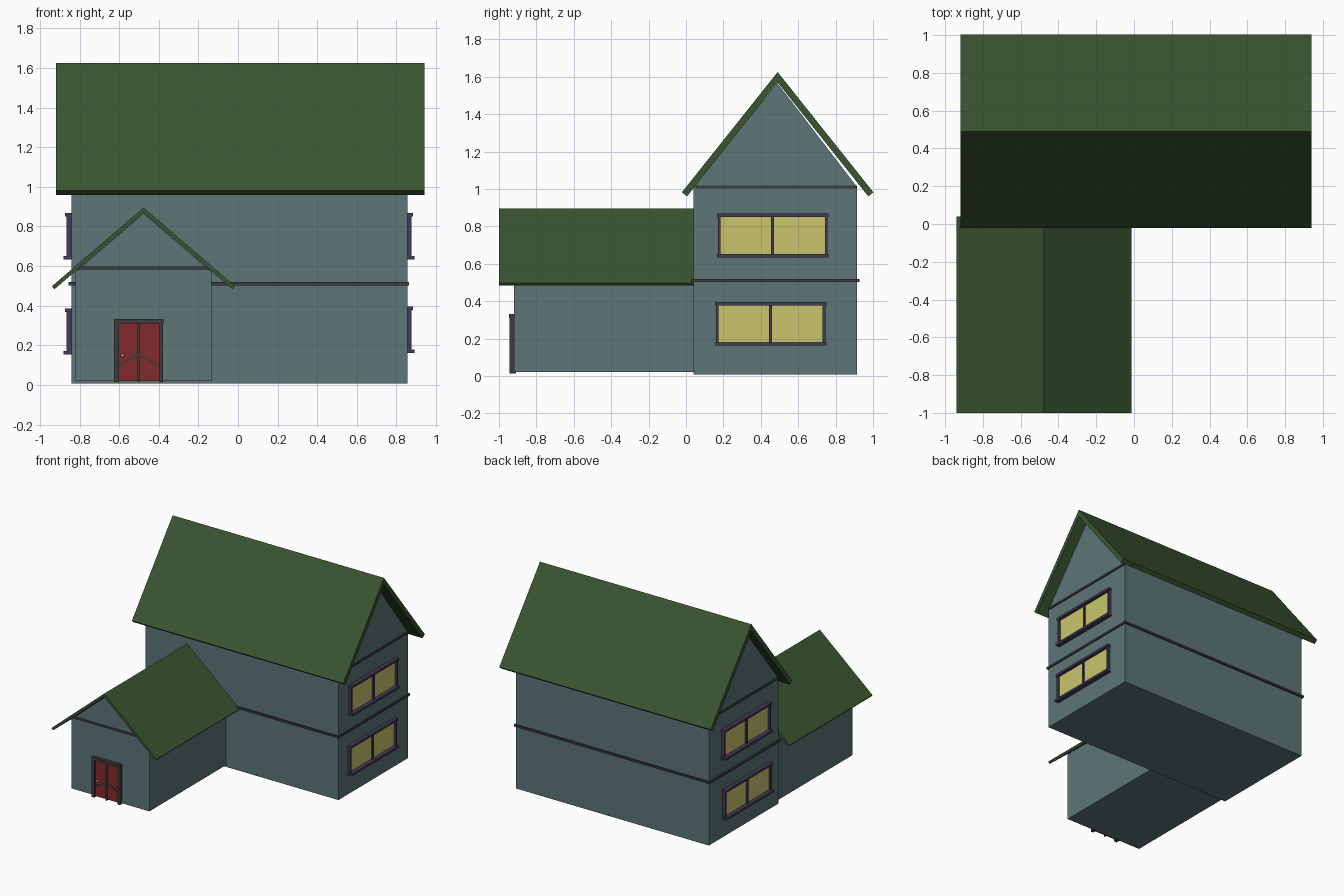
import bpy
import bmesh
from mathutils import Vector

cube = bpy.data.objects.get("Cube")
if cube:
    bpy.data.objects.remove(cube, do_unlink=True)


def material(name, rgb):
    m = bpy.data.materials.new(name)
    m.use_nodes = True
    m.diffuse_color = (*rgb, 1)
    m.node_tree.nodes["Principled BSDF"].inputs["Base Color"].default_value = (*rgb, 1)
    return m


WALL = material("blue_grey_wall", (0.109, 0.178, 0.184))
ROOF = material("green_roof", (0.041, 0.091, 0.03))
TRIM = material("dark_trim", (0.048, 0.045, 0.048))
FRAME = material("purple_frame", (0.058, 0.042, 0.098))
GLASS = material("yellow_glass", (0.584, 0.558, 0.147))
DOOR = material("red_door", (0.231, 0.023, 0.025))
BRASS = material("brass", (0.6, 0.42, 0.12))


def finish(name, bm, mat):
    bmesh.ops.recalc_face_normals(bm, faces=bm.faces)
    mesh = bpy.data.meshes.new(name)
    bm.to_mesh(mesh)
    bm.free()
    mesh.materials.append(mat)
    ob = bpy.data.objects.new(name, mesh)
    bpy.context.collection.objects.link(ob)
    return ob


def extrude(name, profile, axis, start, end, mat):
    """Extrude a (horizontal, z) profile along x or y."""
    bm = bmesh.new()
    place = (lambda h, z: (start, h, z)) if axis == "x" else (lambda h, z: (h, start, z))
    face = bm.faces.new([bm.verts.new(place(h, z)) for h, z in profile])
    new = bmesh.ops.extrude_face_region(bm, geom=[face])["geom"]
    shift = Vector((end - start, 0, 0)) if axis == "x" else Vector((0, end - start, 0))
    bmesh.ops.translate(bm, vec=shift, verts=[v for v in new if isinstance(v, bmesh.types.BMVert)])
    return finish(name, bm, mat)


def box(name, x, y, z, mat):
    profile = [(x[0], z[0]), (x[1], z[0]), (x[1], z[1]), (x[0], z[1])]
    return extrude(name, profile, "y", y[0], y[1], mat)


def gable_walls(name, span, base, eave, ridge, centre, axis, start, end):
    a, b = span
    profile = [(a, base), (b, base), (b, eave), (centre, ridge), (a, eave)]
    return extrude(name, profile, axis, start, end, WALL)


def gable_roof(name, centre, half, ridge, eave, thick, axis, start, end):
    slope = Vector((half, ridge - eave)).normalized()
    dh, dz = thick * slope.y, thick * slope.x
    profile = [(centre - half, eave), (centre, ridge), (centre + half, eave),
               (centre + half - dh, eave - dz), (centre, ridge - thick / slope.x),
               (centre - half + dh, eave - dz)]
    return extrude(name, profile, axis, start, end, ROOF)


# Main house
gable_walls("main_walls", (0.04, 0.915), 0.008, 1.01, 1.565, 0.489, "x", -0.842, 0.855)
gable_roof("main_roof", 0.49, 0.512, 1.625, 0.982, 0.035, "x", -0.918, 0.941)

# Front wing
gable_walls("wing_walls", (-0.82, -0.135), 0.02, 0.57, 0.866, -0.477, "y", -0.92, 0.06)
gable_roof("wing_roof", -0.477, 0.463, 0.895, 0.498, 0.02, "y", -1.0, 0.04)

# Trim bands
box("floor_band", (-0.856, 0.864), (0.028, 0.927), (0.503, 0.519), TRIM)
for side, x in (("right", (-0.85, -0.83)), ("left", (0.845, 0.863))):
    box(side + "_gable_band", x, (0.05, 0.915), (1.002, 1.018), TRIM)
box("wing_gable_band", (-0.808, -0.14), (-0.928, -0.91), (0.582, 0.598), TRIM)


# Side windows
def window(name, sign, wall, y0, y1, z0, z1):
    def part(label, depth, y, z, mat):
        xs = sorted((sign * (wall - 0.01), sign * (wall + depth)))
        box(name + "_" + label, xs, y, z, mat)

    mid = (y0 + y1) / 2
    w = 0.019
    part("glass", 0.006, (y0 + w, y1 - w), (z0 + w, z1 - w), GLASS)
    part("front_jamb", 0.022, (y0 + 0.005, y0 + w), (z0, z1), FRAME)
    part("back_jamb", 0.022, (y1 - w, y1 - 0.005), (z0, z1), FRAME)
    part("mullion", 0.018, (mid - 0.008, mid + 0.008), (z0, z1), FRAME)
    part("lintel", 0.029, (y0, y1), (z1 - 0.018, z1), FRAME)
    part("sill", 0.037, (y0, y1), (z0, z0 + 0.018), FRAME)


for side, sign, wall, drop in (("left", 1, 0.855, 0), ("right", -1, 0.845, 0.009)):
    window(side + "_lower_window", sign, wall, 0.155, 0.75, 0.162 - drop, 0.395 - drop)
    window(side + "_upper_window", sign, wall, 0.166, 0.761, 0.634, 0.869)

# Double door and its frame
box("door_leaves", (-0.603, -0.398), (-0.928, -0.91), (0.02, 0.312), DOOR)
box("door_right_post", (-0.625, -0.602), (-0.945, -0.91), (0.014, 0.312), TRIM)
box("door_left_post", (-0.4, -0.378), (-0.945, -0.91), (0.014, 0.312), TRIM)
box("door_lintel", (-0.627, -0.376), (-0.947, -0.91), (0.31, 0.332), TRIM)
box("door_centre_bar", (-0.507, -0.497), (-0.938, -0.91), (0.014, 0.312), TRIM)

# Slanted battens meeting at the door centre
for side, x in (("right", -0.602), ("left", -0.4)):
    profile = [(x, 0.09), (-0.502, 0.148), (-0.502, 0.16), (x, 0.102)]
    extrude(side + "_door_batten", profile, "y", -0.935, -0.92, TRIM)

# Door knob
bm = bmesh.new()
bmesh.ops.create_uvsphere(bm, u_segments=12, v_segments=8, radius=0.009)
bmesh.ops.translate(bm, vec=(-0.583, -0.935, 0.148), verts=bm.verts)
knob = finish("door_knob", bm, BRASS)
knob.data.shade_smooth()
